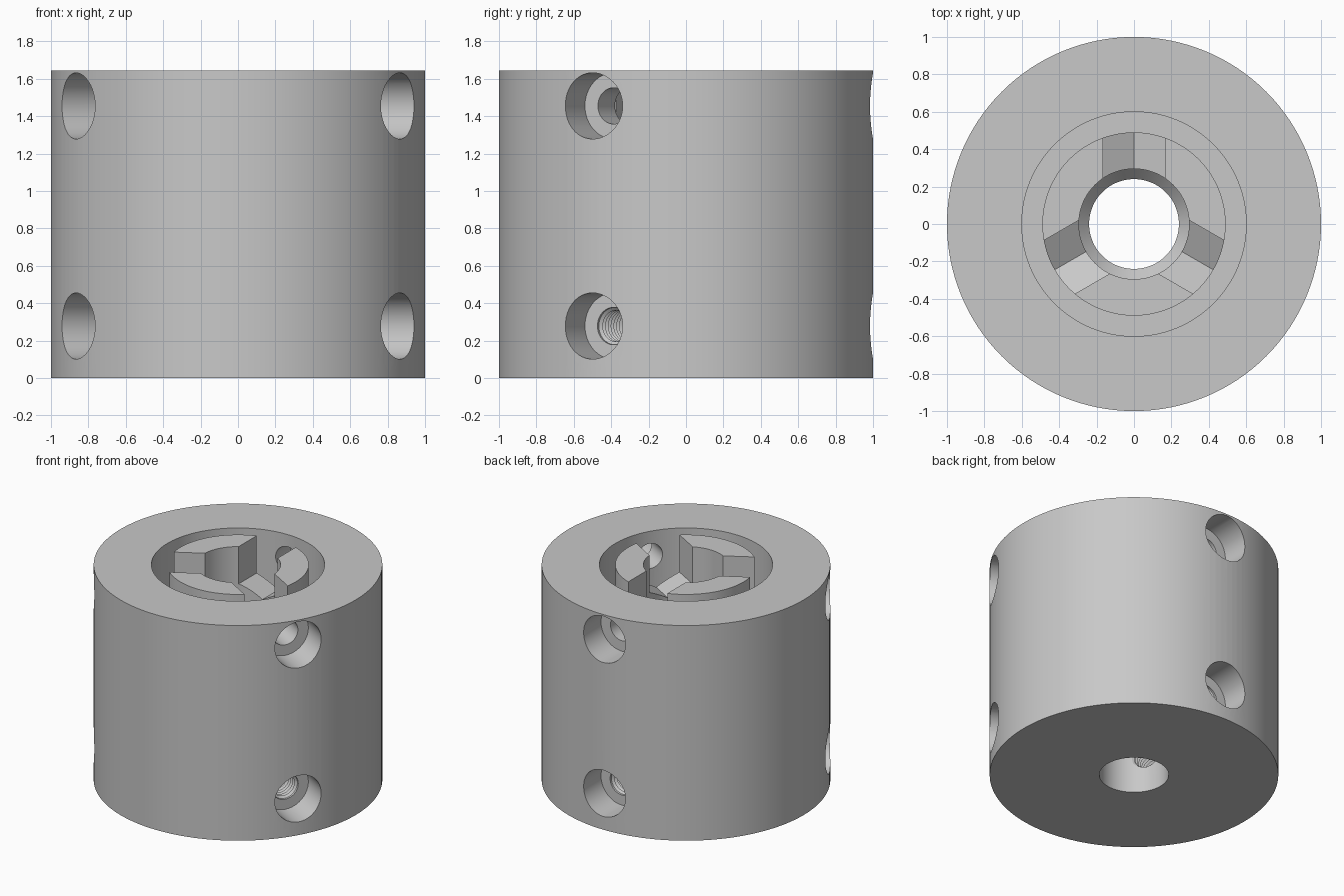
import bpy, bmesh, math
from mathutils import Matrix

if "Cube" in bpy.data.objects:
    bpy.data.objects.remove(bpy.data.objects["Cube"])

H = 1.645                 # overall height
TOP_Z, LOW_Z = 1.455, 0.278   # screw rows
ANGLES = [math.radians(a) for a in (-30, 90, 210)]

grey = bpy.data.materials.new("grey_plastic")
grey.diffuse_color = (0.58, 0.58, 0.58, 1)
grey.use_nodes = True
grey.node_tree.nodes["Principled BSDF"].inputs["Base Color"].default_value = grey.diffuse_color


def make_object(name, bm):
    bmesh.ops.recalc_face_normals(bm, faces=bm.faces)
    mesh = bpy.data.meshes.new(name)
    bm.to_mesh(mesh)
    bm.free()
    mesh.materials.append(grey)
    obj = bpy.data.objects.new(name, mesh)
    bpy.context.collection.objects.link(obj)
    return obj


def lathe(profile, steps):
    """Spin (radius, height) points about z; closed loop unless it touches the axis."""
    bm = bmesh.new()
    rings = []
    for r, z in profile:
        if r == 0:
            rings.append([bm.verts.new((0, 0, z))] * steps)
        else:
            rings.append([bm.verts.new((r * math.cos(2 * math.pi * i / steps),
                                        r * math.sin(2 * math.pi * i / steps), z))
                          for i in range(steps)])
    closed = profile[0][0] != 0
    for k in range(len(rings) if closed else len(rings) - 1):
        a, b = rings[k], rings[(k + 1) % len(rings)]
        for i in range(steps):
            j = (i + 1) % steps
            bm.faces.new(list(dict.fromkeys((a[i], a[j], b[j], b[i]))))
    return bm


def cut(body, name, bm, angle, height=0.0):
    """Turn a cutter that points along +x to the angle and subtract it."""
    bm.transform(Matrix.Translation((0, 0, height)) @ Matrix.Rotation(angle, 4, 'Z'))
    tool = make_object(name, bm)
    tool.hide_render = True
    tool.hide_viewport = True
    mod = body.modifiers.new(name, 'BOOLEAN')
    mod.operation = 'DIFFERENCE'
    mod.solver = 'EXACT'
    mod.object = tool
    return tool


# body: outer wall, ring-shaped pocket, inner collar and stepped bore
coupler = make_object("coupler_body", lathe([
    (0.24, 0), (1, 0), (1, H), (0.6, H), (0.6, 0.95), (0.49, 0.95),
    (0.49, H), (0.295, H), (0.295, 0.88), (0.24, 0.82)], 128))

# screw hole profiles, along their own axis
BORE = [(0.177, 0.774), (0.177, 1.1), (0, 1.1)]
plain = [(0, 0.54), (0.097, 0.54), (0.097, 0.774)] + BORE
thread = [(0, 0.12)]
for i in range(22):
    x = 0.12 + i * 0.0297
    thread += [(0.084, x), (0.1, x + 0.015)]
thread += [(0.1, 0.774)] + BORE

TO_X = Matrix.Rotation(math.pi / 2, 4, 'Y')
tools = []
for n, angle in enumerate(ANGLES):
    for name, prof, z in (("upper_screw_hole", plain, TOP_Z),
                          ("lower_screw_hole", thread, LOW_Z)):
        bm = lathe(prof, 48)
        bm.transform(TO_X)
        tools.append(cut(coupler, f"{name}_{n}", bm, angle, z))

    # nut slot: hexagon bottom, open at the top
    bm = bmesh.new()
    outline = [(-0.165, 0.3), (-0.165, -0.095), (0, -0.19), (0.165, -0.095), (0.165, 0.3)]
    face = bm.faces.new([bm.verts.new((0.17, y, z)) for y, z in outline])
    ext = bmesh.ops.extrude_face_region(bm, geom=[face])
    bmesh.ops.translate(bm, vec=(0.37, 0, 0),
                        verts=[v for v in ext["geom"] if isinstance(v, bmesh.types.BMVert)])
    tools.append(cut(coupler, f"nut_slot_{n}", bm, angle, TOP_Z))

# bake the cuts, drop the cutters, smooth the round walls
bpy.context.view_layer.update()
result = bpy.data.meshes.new_from_object(
    coupler.evaluated_get(bpy.context.evaluated_depsgraph_get()))
coupler.modifiers.clear()
coupler.data = result
for tool in tools:
    bpy.data.objects.remove(tool)
bpy.context.view_layer.objects.active = coupler
coupler.select_set(True)
bpy.ops.object.shade_smooth_by_angle(angle=math.radians(25))
